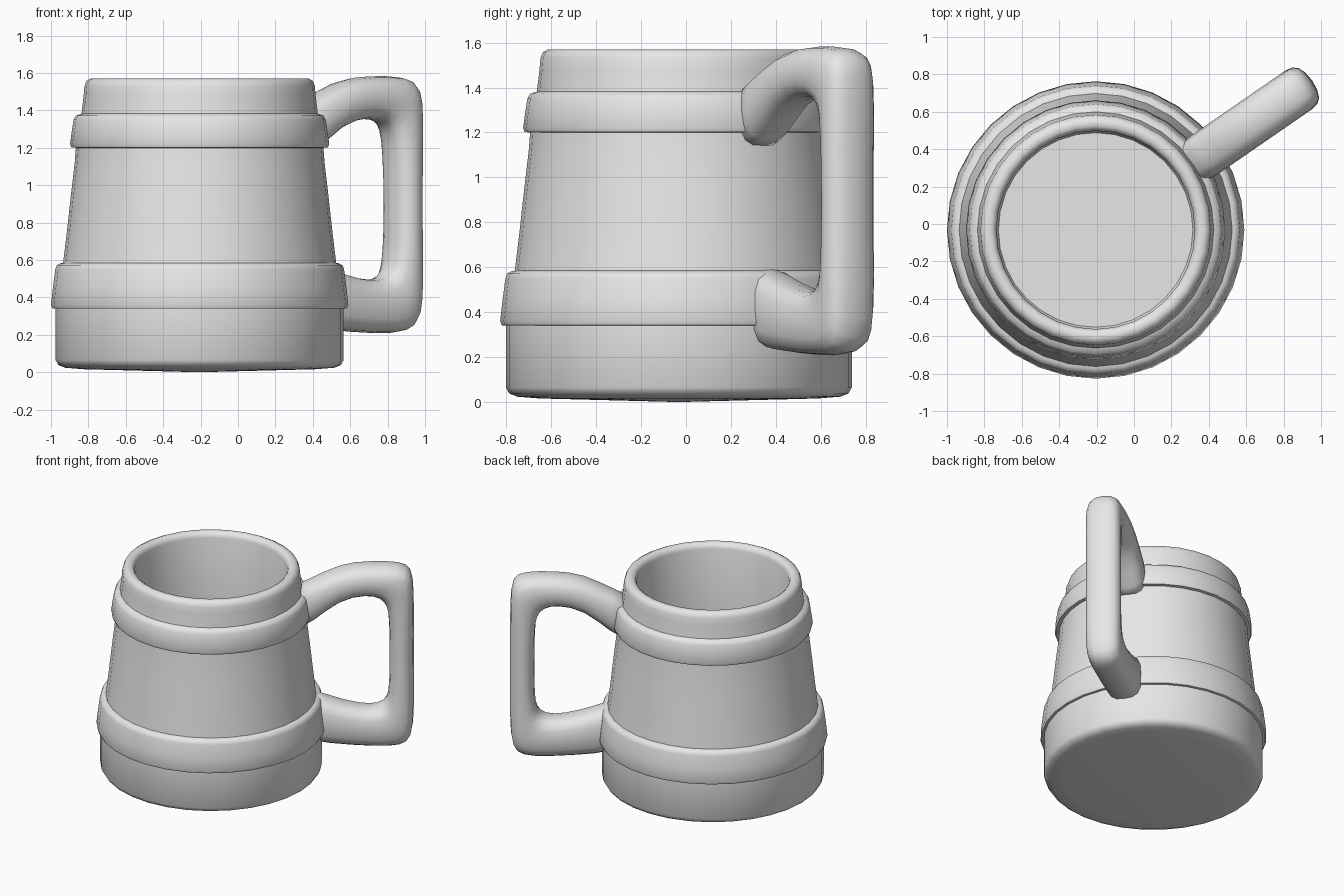
import bpy, bmesh, math
from mathutils import Vector

cube = bpy.data.objects.get("Cube")
if cube:
    bpy.data.objects.remove(cube, do_unlink=True)

CENTRE = Vector((-0.205, -0.032, 0))
ANGLE = math.radians(34.6)
SIDES = 32

grey = bpy.data.materials.new("plain grey")
grey.use_nodes = True
grey.diffuse_color = (0.8, 0.8, 0.8, 1)
grey.node_tree.nodes["Principled BSDF"].inputs["Base Color"].default_value = (0.8, 0.8, 0.8, 1)


def finish(name, bm):
    bmesh.ops.recalc_face_normals(bm, faces=bm.faces)
    mesh = bpy.data.meshes.new(name)
    bm.to_mesh(mesh)
    bm.free()
    mesh.materials.append(grey)
    obj = bpy.data.objects.new(name, mesh)
    bpy.context.collection.objects.link(obj)
    obj.location = CENTRE
    bpy.ops.object.select_all(action='DESELECT')
    obj.select_set(True)
    bpy.context.view_layer.objects.active = obj
    return obj


# Tankard body: one closed lathe profile (radius, height), underside to inner floor
profile = [
    (0, 0), (0.62, 0.016), (0.72, 0.024), (0.755, 0.038), (0.77, 0.065), (0.77, 0.34),
    # lower band
    (0.788, 0.342), (0.795, 0.36), (0.785, 0.45), (0.772, 0.55), (0.764, 0.572),
    (0.745, 0.582), (0.73, 0.585),
    # tapering wall
    (0.71, 0.75), (0.688, 0.95), (0.668, 1.12), (0.662, 1.2),
    # upper band
    (0.686, 1.202), (0.693, 1.22), (0.682, 1.3), (0.674, 1.35), (0.662, 1.372), (0.632, 1.382),
    # neck and rounded rim
    (0.62, 1.48), (0.616, 1.53), (0.605, 1.558), (0.582, 1.57), (0.555, 1.568),
    (0.538, 1.555), (0.53, 1.53),
    # inside
    (0.532, 0.9), (0.535, 0.16), (0.52, 0.13), (0, 0.13),
]
bm = bmesh.new()
verts = [bm.verts.new((r, 0, z)) for r, z in profile]
edges = [bm.edges.new(pair) for pair in zip(verts, verts[1:])]
bmesh.ops.spin(bm, geom=verts + edges, cent=(0, 0, 0), axis=(0, 0, 1),
               angle=math.tau, steps=SIDES, use_duplicate=False)
bmesh.ops.remove_doubles(bm, verts=bm.verts, dist=0.0005)
finish("tankard_body", bm)
bpy.ops.object.shade_smooth_by_angle(angle=math.radians(50))

# Handle: chamfered sections, each given by outer and inner (radius, height)
sections = [
    ((0.57, 1.41), (0.62, 1.11)),
    ((0.68, 1.445), (0.69, 1.14)),
    ((0.90, 1.57), (0.89, 1.325)),
    ((1.10, 1.588), (1.08, 1.36)),
    ((1.32, 1.585), (1.17, 1.34)),
    ((1.395, 1.54), (1.22, 1.28)),
    ((1.408, 1.40), (1.235, 1.15)),
    ((1.408, 0.90), (1.235, 0.90)),
    ((1.41, 0.46), (1.235, 0.66)),
    ((1.395, 0.27), (1.22, 0.55)),
    ((1.33, 0.21), (1.16, 0.495)),
    ((1.15, 0.202), (1.03, 0.495)),
    ((0.80, 0.225), (0.80, 0.56)),
    ((0.60, 0.26), (0.62, 0.65)),
]
HALF, CHAMFER = 0.128, 0.058
along = Vector((math.cos(ANGLE), math.sin(ANGLE), 0))
side = Vector((-math.sin(ANGLE), math.cos(ANGLE), 0))
bm = bmesh.new()
rings = []
for outer, inner in sections:
    o, i = (along * r + Vector((0, 0, z)) for r, z in (outer, inner))
    cut = (i - o).normalized() * CHAMFER
    flat = side * (HALF - CHAMFER)
    wide = side * HALF
    loop = [o - flat, o + flat, o + cut + wide, i - cut + wide,
            i + flat, i - flat, i - cut - wide, o + cut - wide]
    rings.append([bm.verts.new(p) for p in loop])
for a, b in zip(rings, rings[1:]):
    for k in range(8):
        n = (k + 1) % 8
        bm.faces.new((a[k], a[n], b[n], b[k]))
bm.faces.new(rings[0])
bm.faces.new(rings[-1])
handle = finish("handle", bm)
smooth = handle.modifiers.new("rounding", 'SUBSURF')
smooth.levels = smooth.render_levels = 1
bpy.ops.object.shade_smooth()
